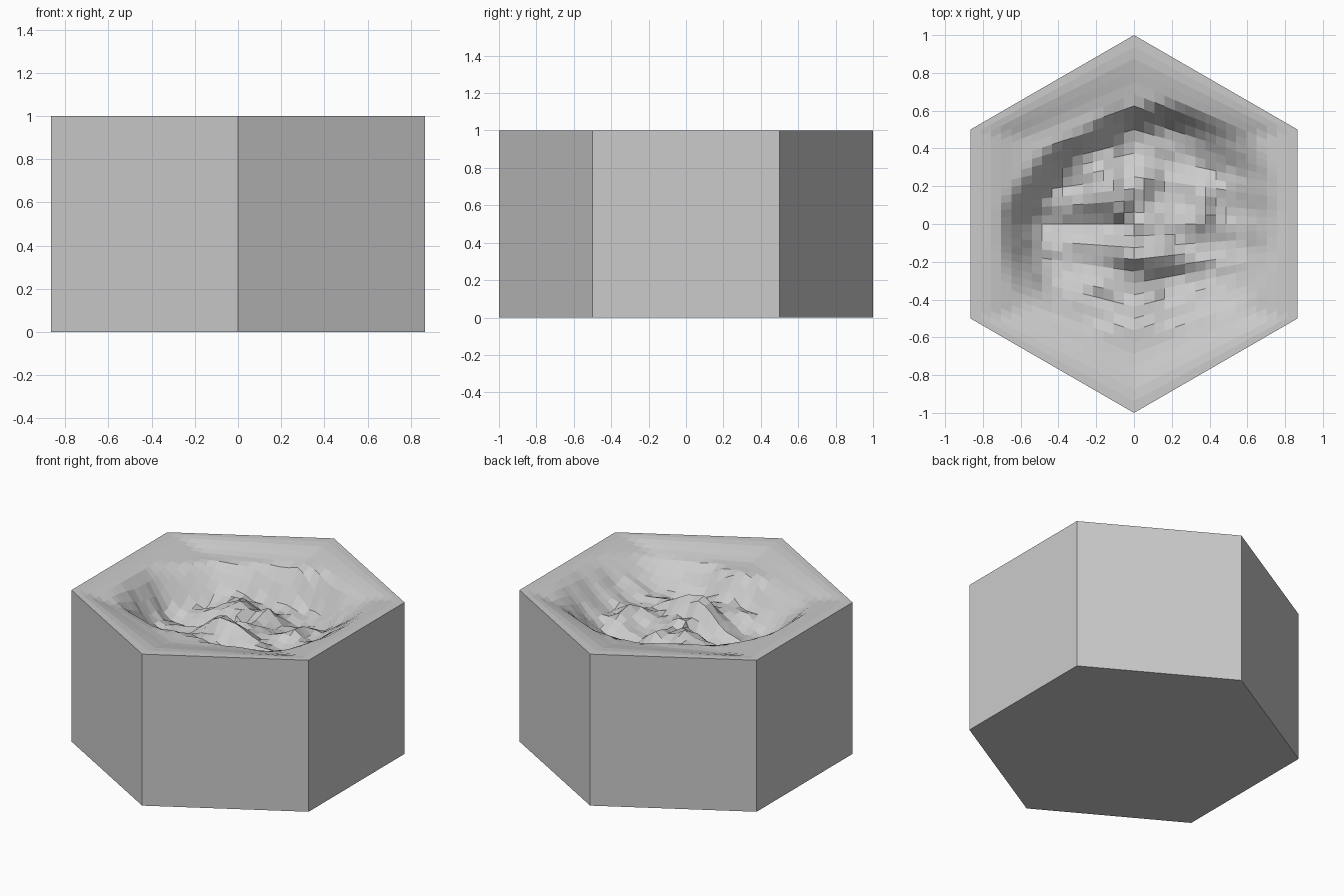
import bpy, bmesh, math, random

random.seed(4)
cube = bpy.data.objects.get("Cube")
if cube:
    bpy.data.objects.remove(cube, do_unlink=True)

N = 32                       # grid cells across and along the top
HALF_WIDTH = math.sqrt(3) / 2

# Crater outline every 30 degrees from +x: crest radius, floor radius, depth
OUTLINE = [
    (.80, .42, .20), (.80, .45, .22), (.70, .50, .26), (.64, .45, .28),
    (.58, .40, .21), (.64, .42, .25), (.72, .47, .28), (.75, .46, .25),
    (.64, .42, .20), (.52, .36, .20), (.62, .42, .22), (.76, .45, .20),
]
# Mounds on the crater floor: x, y, x spread, y spread, height
MOUNDS = [
    (.06, -.18, .15, .10, .13), (-.16, .16, .14, .11, .09),
    (.04, .20, .09, .16, .10), (.37, .10, .07, .10, .08),
    (-.12, -.10, .13, .08, .05),
]


def ease(t):
    t = min(1, max(0, t))
    return t * t * (3 - 2 * t)


def outline_at(angle):
    a = (angle / math.tau * len(OUTLINE)) % len(OUTLINE)
    i = int(a)
    f = ease(a - i)
    here, there = OUTLINE[i], OUTLINE[(i + 1) % len(OUTLINE)]
    return [p + (q - p) * f for p, q in zip(here, there)]


def ground(x, y, edge):
    """Height of the eroded top; edge is 0 at the rim and 1 at the middle."""
    r = math.hypot(x, y)
    crest, floor, depth = outline_at(math.atan2(y, x))
    wall = ease((crest - r) / (crest - floor))
    shelf = .045 * ease((edge - .06) / .3)
    z = 1 - shelf - (depth - .045) * wall
    for mx, my, sx, sy, h in MOUNDS:
        z += h * wall * math.exp(-((x - mx) / sx) ** 2 - ((y - my) / sy) ** 2)
    ripple = .012 * math.sin(y * 31 + x * 4) + random.uniform(-.012, .012)
    return z + ripple * wall


# Terrain grid: two trapezoid halves meeting on x = 0
bm = bmesh.new()
grid = []
for i in range(N + 1):
    u = 2 * i / N - 1
    column = []
    for j in range(N + 1):
        v = 2 * j / N - 1
        x, y = u * HALF_WIDTH, v * (1 - abs(u) / 2)
        edge = 1 - max(abs(u), abs(v))
        column.append(bm.verts.new((x, y, ground(x, y, edge) if edge > 0 else 1)))
    grid.append(column)
for i in range(N):
    for j in range(N):
        bm.faces.new((grid[i][j], grid[i + 1][j], grid[i + 1][j + 1], grid[i][j + 1]))

# Prism walls and base
rim = [e for e in bm.edges if e.is_boundary]
skirt = bmesh.ops.extrude_edge_only(bm, edges=rim)["geom"]
for vert in (g for g in skirt if isinstance(g, bmesh.types.BMVert)):
    vert.co.z = 0
bmesh.ops.holes_fill(bm, edges=[e for e in bm.edges if e.is_boundary], sides=0)
bmesh.ops.recalc_face_normals(bm, faces=bm.faces)

mesh = bpy.data.meshes.new("hex_crater_tile")
bm.to_mesh(mesh)
bm.free()
tile = bpy.data.objects.new("hex_crater_tile", mesh)
bpy.context.collection.objects.link(tile)

# Stone colour
stone = bpy.data.materials.new("grey_stone")
stone.use_nodes = True
colour = (.6, .6, .6, 1)
stone.diffuse_color = colour
stone.node_tree.nodes["Principled BSDF"].inputs["Base Color"].default_value = colour
mesh.materials.append(stone)
